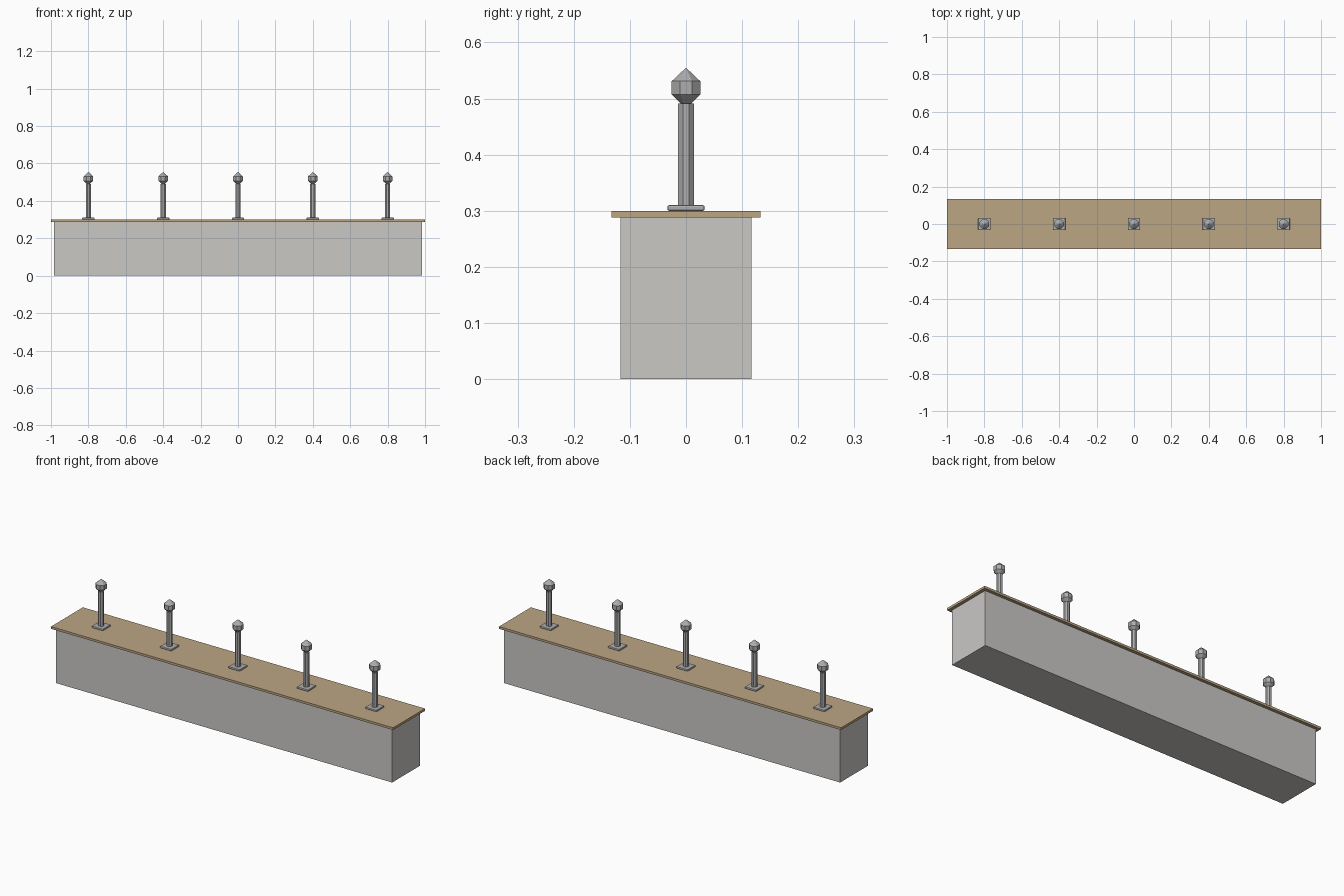
import bpy, math

if "Cube" in bpy.data.objects:
    bpy.data.objects.remove(bpy.data.objects["Cube"])


def material(name, rgb):
    m = bpy.data.materials.new(name)
    m.diffuse_color = (*rgb, 1)
    m.use_nodes = True
    m.node_tree.nodes["Principled BSDF"].inputs["Base Color"].default_value = m.diffuse_color
    return m


stone = material("pale grey", (0.59, 0.58, 0.56))
wood = material("tan wood", (0.50, 0.38, 0.23))
metal = material("brushed metal", (0.42, 0.42, 0.42))


def box(name, size, z0, z1, mat, x=0, bevel=0):
    bpy.ops.mesh.primitive_cube_add(size=1, location=(x, 0, (z0 + z1) / 2))
    o = bpy.context.object
    o.name = name
    o.scale = (size[0], size[1], z1 - z0)
    bpy.ops.object.transform_apply(location=False, rotation=False, scale=True)
    o.data.materials.append(mat)
    if bevel:
        b = o.modifiers.new("soft edge", "BEVEL")
        b.width = bevel
        b.segments = 2
    return o


def cone(name, x, z0, z1, r0, r1, sides, turn=0):
    bpy.ops.mesh.primitive_cone_add(vertices=sides, radius1=r0, radius2=r1, depth=z1 - z0,
                                    location=(x, 0, (z0 + z1) / 2), rotation=(0, 0, turn))
    o = bpy.context.object
    o.name = name
    o.data.materials.append(mat_metal)
    return o


mat_metal = metal

# Low wall and its overhanging cap
box("wall", (1.966, 0.234), 0, 0.288, stone)
box("cap", (2.0, 0.266), 0.288, 0.30, wood)

# Five posts: foot plate, shaft and faceted finial
for x in (-0.8, -0.4, 0, 0.4, 0.8):
    box("foot_plate", (0.066, 0.066), 0.30, 0.31, metal, x, 0.003)
    cone("post_shaft", x, 0.31, 0.491, 0.015, 0.015, 8, math.pi / 8)
    cone("finial_bottom", x, 0.483, 0.507, 0.001, 0.0275, 8, math.pi / 8)
    cone("finial_band", x, 0.507, 0.531, 0.0275, 0.0275, 8, math.pi / 8)
    cone("finial_top", x, 0.531, 0.555, 0.0275, 0, 8, math.pi / 8)
